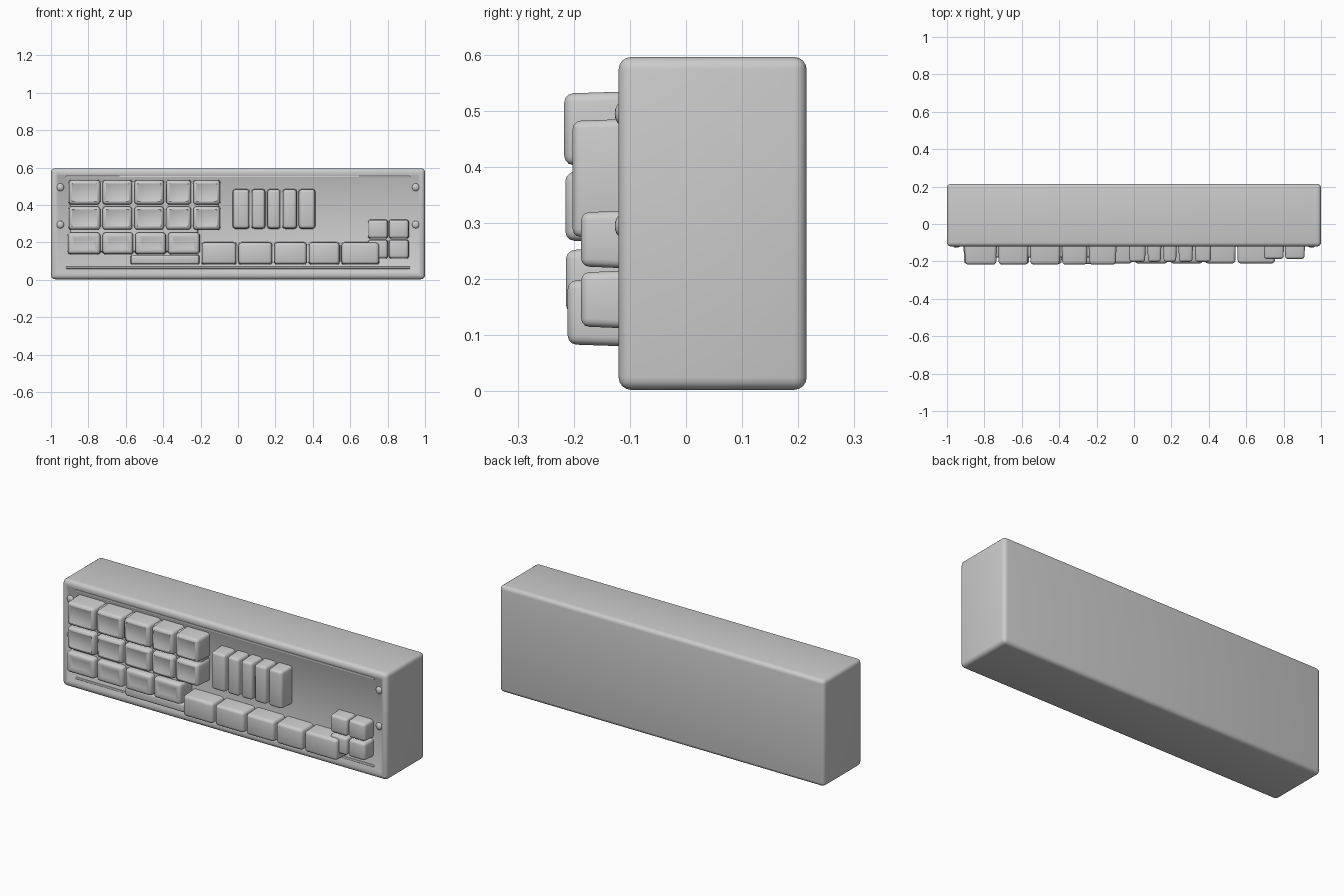
import bpy
import bmesh
import math
from mathutils import Matrix, Vector

cube = bpy.data.objects.get("Cube")
if cube:
    bpy.data.objects.remove(cube)

grey = bpy.data.materials.new("plain_grey")
grey.use_nodes = True
grey.diffuse_color = (0.6, 0.6, 0.6, 1)
grey.node_tree.nodes["Principled BSDF"].inputs["Base Color"].default_value = (0.6, 0.6, 0.6, 1)

FRONT = -0.115  # panel plane


def finish(bm, name):
    bmesh.ops.recalc_face_normals(bm, faces=bm.faces)
    mesh = bpy.data.meshes.new(name)
    bm.to_mesh(mesh)
    bm.free()
    mesh.materials.append(grey)
    obj = bpy.data.objects.new(name, mesh)
    bpy.context.collection.objects.link(obj)
    bpy.ops.object.select_all(action='DESELECT')
    obj.select_set(True)
    bpy.context.view_layer.objects.active = obj
    bpy.ops.object.shade_smooth_by_angle(angle=math.radians(40))
    return obj


def block(x0, x1, y0, y1, z0, z1):
    bm = bmesh.new()
    size = Matrix.Diagonal((x1 - x0, y1 - y0, z1 - z0, 1))
    centre = Vector((x0 + x1, y0 + y1, z0 + z1)) / 2
    bmesh.ops.create_cube(bm, size=1, matrix=Matrix.Translation(centre) @ size)
    return bm


def front_face(bm):
    return min(bm.faces, key=lambda f: f.calc_center_median().y)


def key(name, x0, x1, z0, z1, top, radius=0.014, dish=0.0):
    """Rounded, slightly tapered key; an optional dish hollows its face."""
    bm = block(x0, x1, top, FRONT + 0.02, z0, z1)
    face = front_face(bm)
    mid = face.calc_center_median()
    for v in face.verts:
        v.co.x -= math.copysign(0.004, v.co.x - mid.x)
        v.co.z -= math.copysign(0.004, v.co.z - mid.z)
    edges = [e for e in bm.edges if any(v.co.y < FRONT for v in e.verts)]
    bmesh.ops.bevel(bm, geom=edges, offset=radius, segments=3, profile=0.5, affect='EDGES')
    if dish:
        bmesh.ops.inset_individual(bm, faces=[front_face(bm)], thickness=0.022, depth=-dish)
    return finish(bm, name)


# Case with rounded edges and a shallow recessed front panel
bm = block(-1, 1, -0.12, 0.215, 0.003, 0.596)
bmesh.ops.bevel(bm, geom=bm.edges[:], offset=0.022, segments=4, profile=0.5, affect='EDGES')
panel = front_face(bm)
bmesh.ops.inset_individual(bm, faces=[panel], thickness=0.012, depth=0)
bmesh.ops.inset_individual(bm, faces=[panel], thickness=0.01, depth=-0.005)
finish(bm, "case")

# Long raised ribs along the panel
for name, z in (("upper_rib", 0.55), ("lower_rib", 0.065)):
    bm = block(-0.92, 0.92, FRONT - 0.004, FRONT + 0.01, z - 0.006, z + 0.006)
    bmesh.ops.bevel(bm, geom=bm.edges[:], offset=0.004, segments=2, profile=0.5, affect='EDGES')
    finish(bm, name)

# Round studs at both ends
for side, x in (("left", 0.95), ("right", -0.95)):
    for level, z in (("upper", 0.495), ("lower", 0.295)):
        bm = bmesh.new()
        bmesh.ops.create_uvsphere(bm, u_segments=16, v_segments=10, radius=0.02,
                                  matrix=Matrix.Translation((x, FRONT, z)) @ Matrix.Diagonal((1, 0.6, 1, 1)))
        finish(bm, f"{side}_{level}_stud")

# Main block of large keys, on a shared bed
columns = [-0.91, -0.73, -0.56, -0.39, -0.245, -0.09]
rows = [("top", 0.40, 0.535, -0.217), ("middle", 0.265, 0.395, -0.215)]
for row, z0, z1, top in rows:
    for i, (a, b) in enumerate(zip(columns, columns[1:])):
        key(f"{row}_key_{i + 1}", a + 0.003, b - 0.003, z0, z1, top, 0.016, 0.008)
lower = [-0.915, -0.73, -0.555, -0.38, -0.2]
for i, (a, b) in enumerate(zip(lower, lower[1:])):
    key(f"lower_key_{i + 1}", a + 0.003, b - 0.003, 0.135, 0.256, -0.214, 0.016, 0.006)
key("upper_key_bed", -0.9, -0.1, 0.275, 0.525, -0.18)
key("lower_key_bed", -0.9, -0.21, 0.145, 0.3, -0.18)
key("long_bar", -0.575, -0.205, 0.08, 0.135, -0.18, 0.01)

# Row of wide keys along the bottom
wide = [-0.2, -0.003, 0.188, 0.373, 0.548, 0.76]
for i, (a, b) in enumerate(zip(wide, wide[1:])):
    key(f"wide_key_{i + 1}", a + 0.003, b - 0.003, 0.08, 0.202, -0.211, 0.016)

# Narrow upright keys
narrow = [-0.033, 0.067, 0.151, 0.233, 0.32, 0.418]
for i, (a, b) in enumerate(zip(narrow, narrow[1:])):
    key(f"upright_key_{i + 1}", a + 0.004, b - 0.004, 0.272, 0.486, -0.202)

# Cluster of four small keys
for i, x in enumerate((0.693, 0.805)):
    for j, z in enumerate((0.112, 0.219)):
        key(f"small_key_{i + 1}_{j + 1}", x, x + 0.11, z, z + 0.104, -0.187)
